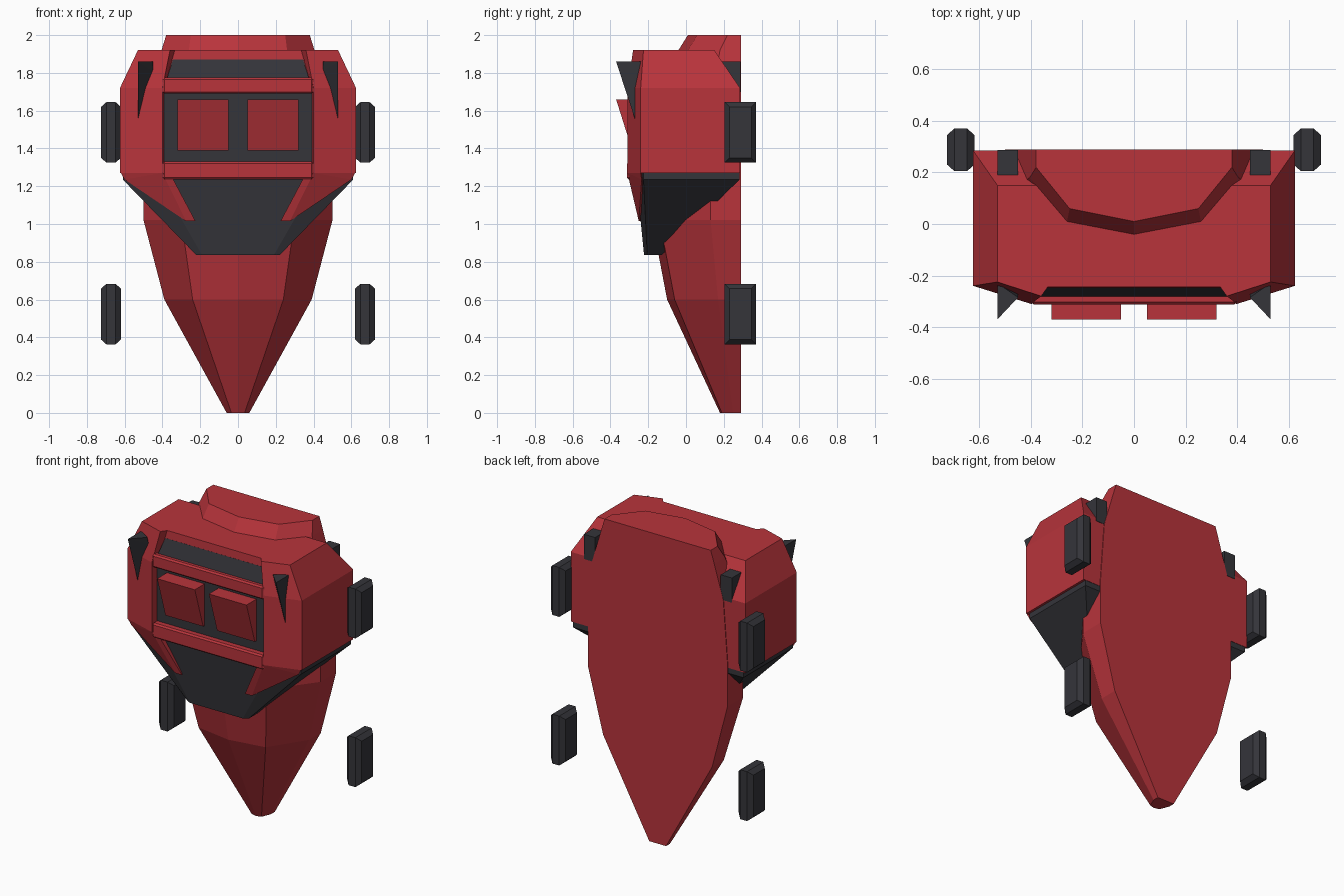
import bpy, bmesh

cube = bpy.data.objects.get("Cube")
if cube:
    bpy.data.objects.remove(cube, do_unlink=True)


def material(name, rgb):
    m = bpy.data.materials.new(name)
    m.use_nodes = True
    m.diffuse_color = (*rgb, 1)
    m.node_tree.nodes["Principled BSDF"].inputs["Base Color"].default_value = (*rgb, 1)
    return m


RED = material("deep_red", (0.48, 0.034, 0.044))
DARK = material("charcoal", (0.035, 0.035, 0.042))


def finish(name, bm, mat):
    bmesh.ops.recalc_face_normals(bm, faces=bm.faces)
    me = bpy.data.meshes.new(name)
    bm.to_mesh(me)
    bm.free()
    me.materials.append(mat)
    ob = bpy.data.objects.new(name, me)
    bpy.context.collection.objects.link(ob)
    return ob


def loft(name, rings, mat):
    """Skin equal-length rings of 3D points and cap both ends."""
    bm = bmesh.new()
    loops = [[bm.verts.new(p) for p in r] for r in rings]
    n = len(loops[0])
    for a, b in zip(loops, loops[1:]):
        for i in range(n):
            j = (i + 1) % n
            bm.faces.new((a[i], a[j], b[j], b[i]))
    bm.faces.new(loops[0])
    bm.faces.new(loops[-1])
    return finish(name, bm, mat)


def convex(name, pts, mat):
    """Convex solid around a few corner points."""
    bm = bmesh.new()
    for p in pts:
        bm.verts.new(p)
    bmesh.ops.convex_hull(bm, input=bm.verts)
    bmesh.ops.dissolve_limit(bm, angle_limit=0.01, verts=bm.verts, edges=bm.edges)
    return finish(name, bm, mat)


def box(name, x, y, z, mat):
    return convex(name, [(a, b, c) for a in x for b in y for c in z], mat)


def ring(half, z):
    """Mirror a half section of (x, y) points into a closed ring at height z."""
    pts = half + [(-x, y) for x, y in reversed(half) if x > 0]
    return [(x, y, z) for x, y in pts]


# Long tapering hull with a flat back: height, half width, side y, ridge x, ridge y, centre y
BACK = 0.29
hull = [(0, .06, .25, .035, .19, .18), (.6, .39, .17, .24, -.06, -.1),
        (1.02, .5, .13, .3, -.14, -.18), (1.3, .5, .13, .3, -.14, -.18),
        (1.7, .47, .14, .29, -.1, -.15), (1.92, .405, .18, .26, .01, -.04),
        (2, .38, .22, .25, .06, .01)]
loft("hull", [ring([(w, BACK), (w, sy), (rx, ry), (0, cy)], z)
              for z, w, sy, rx, ry, cy in hull], RED)

# Upper shell with a shallow recess down the front
low = [(.625, .286), (.625, -.24), (.4, -.31), (.39, -.262)]
top = [(.53, .15), (.53, -.225), (.36, -.28), (.335, -.245)]
loft("upper_shell", [ring(low, 1.27), ring(low, 1.72), ring(top, 1.92)], RED)

# Dark underside that narrows down the front of the hull
loft("lower_skirt", [ring([(.22, -.13), (.22, -.205), (.19, -.222)], .835),
                     ring([(.61, .284), (.61, -.225), (.42, -.262)], 1.235),
                     ring([(.61, .284), (.61, -.225), (.42, -.262)], 1.275)], DARK)

# Front recess: panel, window and rails
box("grille_panel", (-.395, .395), (-.269, -.261), (1.32, 1.7), DARK)
convex("window", [(s * x, y + d, z) for s in (-1, 1) for d in (0, .06)
                  for x, y, z in ((.375, -.282, 1.775), (.345, -.25, 1.87))], DARK)
for name, z0, z1 in (("upper_rail", 1.69, 1.775), ("lower_rail", 1.235, 1.33)):
    rail = box(name, (-.4, .4), (-.312, -.2), (z0, z1), RED)
    bevel = rail.modifiers.new("bevel", "BEVEL")
    bevel.width = .01
    bevel.segments = 1

for side, s in (("left", 1), ("right", -1)):
    # Wedge-shaped front lamp blocks
    convex(side + "_front_block",
           [(s * x, y, z) for x in (.05, .32)
            for y, z in ((-.37, 1.66), (-.285, 1.39), (-.25, 1.39), (-.25, 1.66))], RED)

    # Pointed strut running from the shell down over the skirt
    convex(side + "_strut",
           [(s * x, y, z) for x, y, z in
            ((.35, -.305, 1.25), (.4, -.31, 1.27), (.62, -.24, 1.27), (.6, -.235, 1.235),
             (.38, -.2, 1.27), (.225, -.25, 1.015), (.275, -.25, 1.015),
             (.25, -.2, 1.02))], RED)

    # Front fin and rear post
    convex(side + "_front_fin",
           [(s * x, y, z) for x, y, z in
            ((.53, -.37, 1.86), (.45, -.285, 1.86), (.53, -.23, 1.86),
             (.45, -.27, 1.81), (.53, -.265, 1.54))], DARK)
    box(side + "_rear_post", (s * .45, s * .53), (.19, .288), (1.7, 1.86), DARK)

    # Wheels with tapered inner and outer faces
    for end, zc in (("upper", 1.485), ("lower", .523)):
        rings = []
        for x, inset in ((.62, .025), (.648, 0), (.697, 0), (.725, .025)):
            hy, hz = .083 - inset, .16 - inset
            rings.append([(s * x, .288 + a * hy, zc + b * hz)
                          for a, b in ((-1, -1), (1, -1), (1, 1), (-1, 1))])
        loft(side + "_" + end + "_wheel", rings, DARK)
